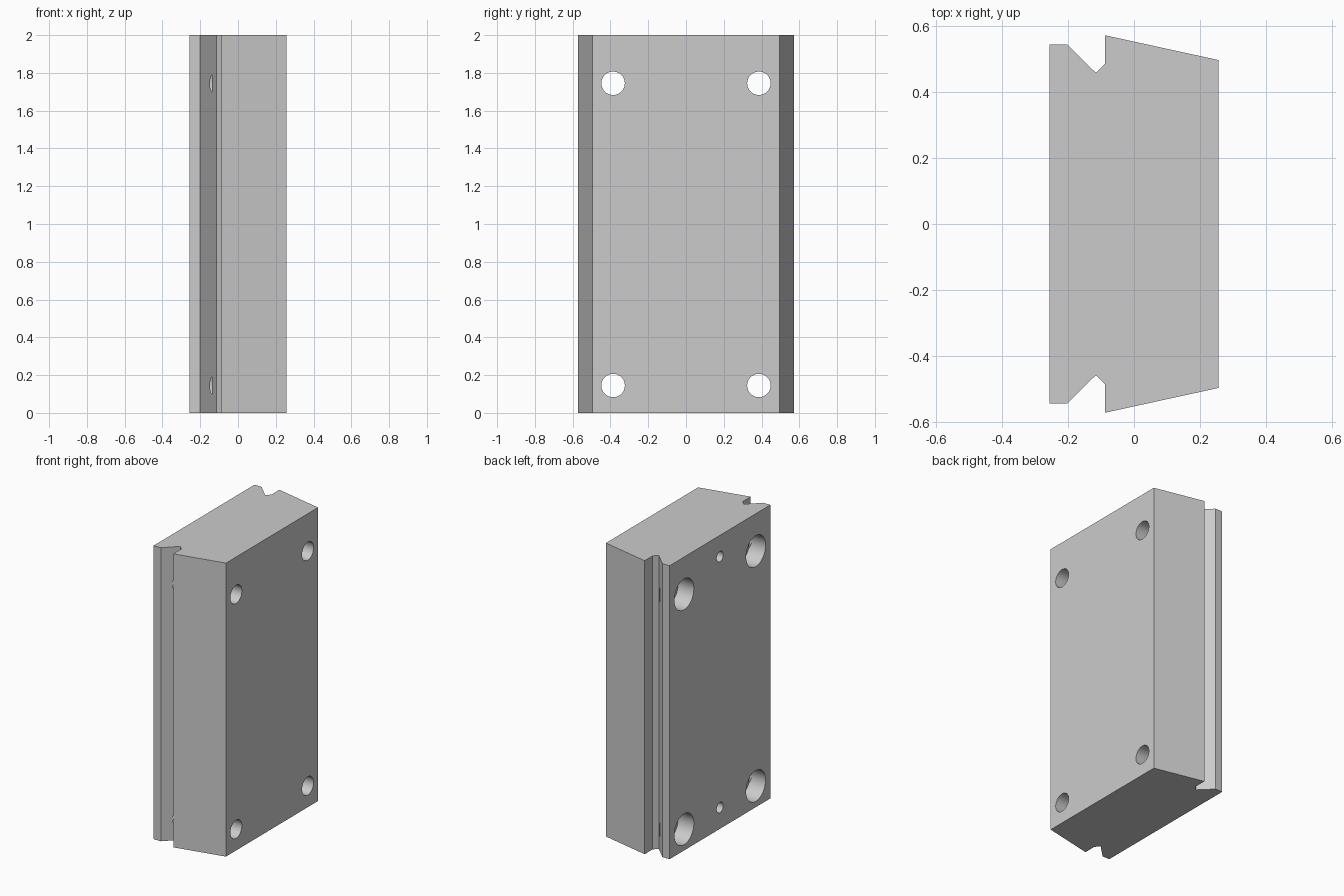
import bpy
import bmesh
import math
from mathutils import Matrix, Vector

cube = bpy.data.objects.get("Cube")
if cube:
    bpy.data.objects.remove(cube, do_unlink=True)

HEIGHT = 2.0
LEFT_X, RIGHT_X = -0.256, 0.256

grey = bpy.data.materials.new("light grey")
grey.use_nodes = True
colour = (0.6, 0.6, 0.6, 1)
grey.diffuse_color = colour
grey.node_tree.nodes["Principled BSDF"].inputs["Base Color"].default_value = colour


def make_object(name, bm):
    bmesh.ops.recalc_face_normals(bm, faces=bm.faces)
    mesh = bpy.data.meshes.new(name)
    bm.to_mesh(mesh)
    bm.free()
    mesh.materials.append(grey)
    obj = bpy.data.objects.new(name, mesh)
    bpy.context.collection.objects.link(obj)
    return obj


def drill(target, y, z, radius, x_start, x_end):
    """Cut a round hole along x."""
    bm = bmesh.new()
    place = Matrix.Translation(((x_start + x_end) / 2, y, z)) @ Matrix.Rotation(math.pi / 2, 4, "Y")
    bmesh.ops.create_cone(bm, cap_ends=True, segments=48, radius1=radius,
                          radius2=radius, depth=x_end - x_start, matrix=place)
    cutter = make_object("hole_cutter", bm)
    cutter.hide_render = True
    mod = target.modifiers.new("hole", "BOOLEAN")
    mod.operation = "DIFFERENCE"
    mod.solver = "EXACT"
    mod.object = cutter
    bpy.context.view_layer.objects.active = target
    bpy.ops.object.modifier_apply(modifier=mod.name)
    bpy.data.objects.remove(cutter, do_unlink=True)


# Block: mirrored profile with a V groove and a tapered flank, extruded upward
half = [(LEFT_X, 0.543), (-0.202, 0.543), (-0.115, 0.457), (-0.088, 0.485),
        (-0.088, 0.571), (RIGHT_X, 0.496)]
profile = half + [(x, -y) for x, y in reversed(half)]
bm = bmesh.new()
base = bm.faces.new([bm.verts.new((x, y, 0)) for x, y in profile])
top = bmesh.ops.extrude_face_region(bm, geom=[base])["geom"]
bmesh.ops.translate(bm, vec=Vector((0, 0, HEIGHT)),
                    verts=[v for v in top if isinstance(v, bmesh.types.BMVert)])
block = make_object("grooved_block", bm)

# Four counterbored through holes
for y in (-0.386, 0.386):
    for z in (0.145, 1.745):
        drill(block, y, z, 0.062, LEFT_X - 0.1, RIGHT_X + 0.1)
        drill(block, y, z, 0.105, LEFT_X - 0.1, -0.138)

# Two small blind dowel holes
for z in (0.145, 1.855):
    drill(block, 0, z, 0.035, LEFT_X - 0.1, -0.05)

# Smooth bores, sharp edges elsewhere
bpy.ops.object.select_all(action="DESELECT")
block.select_set(True)
bpy.context.view_layer.objects.active = block
bpy.ops.object.shade_smooth_by_angle(angle=math.radians(30))
